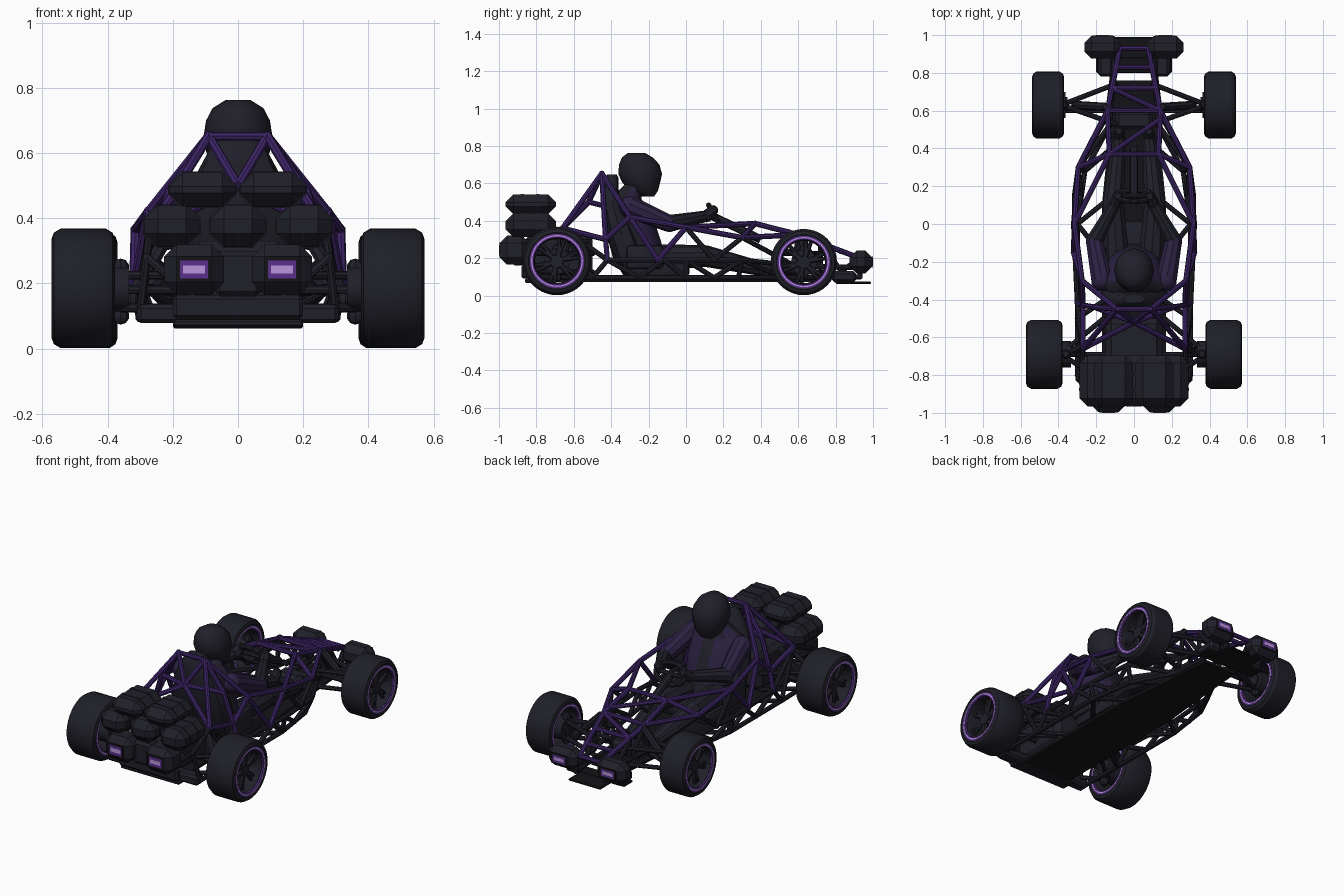
import bpy, bmesh, math
from mathutils import Vector as V, Matrix

if "Cube" in bpy.data.objects:
    bpy.data.objects.remove(bpy.data.objects["Cube"])

def mat(name, c):
    m = bpy.data.materials.new(name)
    m.diffuse_color = (*c, 1)
    m.use_nodes = True
    m.node_tree.nodes["Principled BSDF"].inputs["Base Color"].default_value = m.diffuse_color
    return m

CHAR = mat("charcoal", (0.0145, 0.0140, 0.0225))
TYRE = mat("tyre rubber", (0.0140, 0.0140, 0.0215))
BLACK = mat("floor black", (0.007, 0.007, 0.009))
PURP = mat("frame purple", (0.045, 0.017, 0.13))
VIOL = mat("suit violet", (0.024, 0.015, 0.054))
GLOW = mat("bright purple", (0.10, 0.03, 0.26))
LAV = mat("lavender light", (0.50, 0.30, 0.72))

def finish(name, bm, mats, smooth=35):
    bmesh.ops.recalc_face_normals(bm, faces=bm.faces)
    me = bpy.data.meshes.new(name)
    bm.to_mesh(me)
    bm.free()
    ob = bpy.data.objects.new(name, me)
    bpy.context.collection.objects.link(ob)
    for m in mats:
        me.materials.append(m)
    if smooth:
        bpy.ops.object.select_all(action='DESELECT')
        ob.select_set(True)
        bpy.context.view_layer.objects.active = ob
        bpy.ops.object.shade_smooth_by_angle(angle=math.radians(smooth))
    return ob

def rod(bm, p, q, r1, r2=None, n=8):
    p, q = V(p), V(q)
    d = q - p
    M = Matrix.Translation((p + q) / 2) @ d.to_track_quat('Z', 'Y').to_matrix().to_4x4()
    bmesh.ops.create_cone(bm, cap_ends=True, segments=n, radius1=r1,
                          radius2=r1 if r2 is None else r2, depth=d.length, matrix=M)

def ball(bm, p, r, n=8):
    bmesh.ops.create_uvsphere(bm, u_segments=n, v_segments=max(4, n // 2 + 1), radius=r,
                              matrix=Matrix.Translation(p))

def tubes(name, paths, r, m, mirror=True):
    bm = bmesh.new()
    for s in ((1, -1) if mirror else (1,)):
        for path in paths:
            pts = [V((x * s, y, z)) for x, y, z in path]
            for p, q in zip(pts, pts[1:]):
                rod(bm, p, q, r)
            for p in pts:
                ball(bm, p, r * 1.1)
    return finish(name, bm, [m])

def limb(name, pts, radii, m, n=10):
    bm = bmesh.new()
    for i, p in enumerate(pts):
        ball(bm, p, radii[i], n)
        if i:
            rod(bm, pts[i - 1], p, radii[i - 1], radii[i], n)
    return finish(name, bm, [m])

def box(name, lo, hi, m, bevel=0, seg=1):
    bm = bmesh.new()
    c = [(a + b) / 2 for a, b in zip(lo, hi)]
    d = [b - a for a, b in zip(lo, hi)]
    bmesh.ops.create_cube(bm, size=1, matrix=Matrix.Translation(c) @ Matrix.Diagonal((*d, 1)))
    if bevel:
        bmesh.ops.bevel(bm, geom=bm.edges[:], offset=bevel, segments=seg, profile=0.5, affect='EDGES')
    return finish(name, bm, [m], 30)

def loft(name, rings, mats, n=14, power=1.0):
    """rings: (y, z, half width x, half depth y), stacked upwards"""
    bm = bmesh.new()
    rows = []
    f = lambda t: math.copysign(abs(t) ** power, t)
    for y, z, a, b in rings:
        rows.append([bm.verts.new((a * f(math.cos(k * math.tau / n)), y + b * f(math.sin(k * math.tau / n)), z))
                     for k in range(n)])
    for r0, r1 in zip(rows, rows[1:]):
        for k in range(n):
            bm.faces.new((r0[k], r0[(k + 1) % n], r1[(k + 1) % n], r1[k]))
    bm.faces.new(rows[0])
    bm.faces.new(rows[-1])
    return finish(name, bm, mats, 40)

def lathe(name, prof, cx, cy, cz, m, n=40):
    """closed profile of (x offset, radius) spun around the x axis"""
    bm = bmesh.new()
    rows = [[bm.verts.new((cx + x, cy + r * math.cos(k * math.tau / n), cz + r * math.sin(k * math.tau / n)))
             for x, r in prof] for k in range(n)]
    L = len(prof)
    for k in range(n):
        a, b = rows[k], rows[(k + 1) % n]
        for i in range(L):
            bm.faces.new((a[i], a[(i + 1) % L], b[(i + 1) % L], b[i]))
    return finish(name, bm, [m], 32)

# wheels: tyre, rim barrel, coloured lips, spokes, hub
for tag, cx, cy, R, w in (("front", 0.455, 0.63, 0.177, 0.085), ("rear", 0.475, -0.69, 0.183, 0.097)):
    for s in (1, -1):
        X, k = cx * s, R / 0.18
        pr = [(-w * .93, .139 * k), (-w, .150 * k), (-w * .93, .168 * k), (-w * .72, R), (w * .72, R),
              (w * .93, .168 * k), (w, .150 * k), (w * .93, .139 * k)]
        lathe(tag + "_tyre", pr, X, cy, R + 0.002, TYRE)
        lathe(tag + "_rim", [(-w * .9, .138 * k), (w * .9, .138 * k), (w * .85, .122 * k), (w * .3, .115 * k),
              (-w * .3, .115 * k), (-w * .85, .122 * k)], X, cy, R + 0.002, CHAR)
        for e in (1, -1):
            a, b = e * w * .88, e * w * .96
            lathe(tag + "_rim_lip", [(a, .121 * k), (b, .123 * k), (b, .143 * k), (a, .143 * k)], X, cy, R + 0.002, GLOW)
            lathe(tag + "_rim_glow", [(a, .130 * k), (b * 1.02, .130 * k), (b * 1.02, .136 * k), (a, .136 * k)],
                  X, cy, R + 0.002, LAV)
        bm = bmesh.new()
        xs = X + s * w * .45
        for i in range(6):
            t = i * math.tau / 6 + .3
            for o in (-.12, .12):
                rod(bm, (xs, cy + .03 * math.cos(t), R + .03 * math.sin(t)),
                    (xs, cy + .12 * k * math.cos(t + o), R + .12 * k * math.sin(t + o)), .015, .010, 6)
        rod(bm, (X - s * w * 1.2, cy, R), (X + s * w * .6, cy, R), .042, .034, 12)
        finish(tag + "_spokes", bm, [CHAR])
        bm = bmesh.new()
        rod(bm, (X - s * w * (1.45 if tag == "rear" else 1.1), cy, R), (X - s * w * .2, cy, R), .07, .07, 12)
        finish(tag + "_brake", bm, [CHAR])

# floor tray
bm = bmesh.new()
outline = [(.17, -.80), (.17, .1), (.135, .45), (.11, .76)]
fl = bm.faces.new([bm.verts.new((x, y, .072)) for x, y in outline] +
                  [bm.verts.new((-x, y, .072)) for x, y in reversed(outline)])
ext = bmesh.ops.extrude_face_region(bm, geom=[fl])
bmesh.ops.translate(bm, verts=[g for g in ext['geom'] if isinstance(g, bmesh.types.BMVert)], vec=(0, 0, .016))
finish("floor_tray", bm, [BLACK], 0)
box("nose_splitter", (-.20, .80, .062), (.20, .885, .078), BLACK, .006)
box("nose_tip", (-.11, .86, .062), (.11, .99, .076), BLACK, .005)

# space frame, upper purple tubes (right half, mirrored)
A, H = (.09, -.45, .652), (.27, -.66, .36)
B, C, D = (.275, -.30, .42), (.315, 0, .365), (.295, .30, .31)
E, F, G = (.13, .37, .385), (.14, .60, .325), (.075, .93, .20)
mB, mC, mD = (.30, -.42, .19), (.32, 0, .19), (.295, .30, .19)
tubes("upper_frame", [[A, B, C, D, F], [A, H], [A, (.21, -.44, .48), (.27, -.43, .30), mB], [C, E, F, G], [D, E],
      [B, (.27, -.43, .30), H], [A, (0, -.52, .50), H], [(.21, -.44, .48), (0, -.52, .50)],
      [B, (.32, -.15, .19), C]], .0145, PURP)
tubes("cross_bars", [[(-x, y, z), (x, y, z)] for x, y, z in (A, E, F, (.12, .72, .28), (.10, .83, .235), G)] +
      [[(.14, .60, .325), (-.12, .72, .28)], [(-.13, .37, .385), (.13, .55, .34)]], .0135, PURP, False)
# lower dark tubes
lB, lC, lD, lF = (.30, -.50, .095), (.30, 0, .095), (.26, .28, .095), (.13, .52, .095)
tubes("lower_frame", [[(.30, -.80, .10), lB, lC, lD, lF, (.10, .93, .10)], [H, mB, mC, mD, (.14, .58, .16), (.10, .90, .15)],
      [mB, lB], [mC, lC], [mD, lD], [mB, (.30, -.25, .095), (.32, -.12, .19), lC], [mC, (.28, .15, .095), mD, lF],
      [C, (.315, .15, .19), D], [D, (.14, .58, .16), F], [(.14, .58, .16), lF],
      [F, (.12, .72, .15), (.12, .72, .28), (.10, .83, .13), G],
      [G, (.10, .93, .10)], [lB, (.12, -.38, .095)], [lC, (.14, -.2, .095)], [lC, (.15, .12, .095)], [lD, (.12, .4, .095)],
      [H, (.28, -.84, .28), (.30, -.80, .10)], [H, lB], [(.28, -.84, .28), (.12, -.86, .14)]], .0135, CHAR)

# suspension arms, dampers and steering links
arms = []
for z in (.125, .225):
    arms += [[(.10, .53, z), (.385, .63, z), (.10, .74, z)], [(.16, -.50, z), (.39, -.69, z), (.17, -.82, z)]]
tubes("suspension_arms", arms + [[(.09, .60, .18), (.38, .60, .18)], [(.15, -.69, .18), (.40, -.69, .18)]], .0135, CHAR)
tubes("dampers", [[(.15, .62, .31), (.31, .63, .15)], [(.22, -.62, .34), (.33, -.68, .15)]], .022, CHAR)
tubes("hub_uprights", [[(.375, .63, .11), (.375, .63, .245)], [(.36, -.69, .10), (.36, -.69, .25)]], .024, CHAR)

# engine bay and tail
box("engine", (-.15, -.86, .10), (.15, -.50, .33), CHAR, .03)
box("gearbox", (-.07, -.93, .16), (.07, -.80, .30), CHAR, .015)
box("rear_beam", (-.31, -.84, .078), (.31, -.77, .135), CHAR, .012)
box("rear_diffuser", (-.20, -.86, .066), (.20, -.78, .09), CHAR, .006)
box("tail_panel", (-.20, -.88, .09), (.20, -.84, .165), CHAR, .012)

# luggage bundles with straps
def bag(x0, x1, z0, z1, y0=-.965, y1=-.70):
    box("bag", (x0, y0, z0), (x1, y1, z1), CHAR, .042)
    for y in (y0 + .075, y1 - .095):
        box("bag_strap", (x0 - .003, y, z0 - .003), (x1 + .003, y + .018, z1 + .003), TYRE, .008)
def band(x0, x1, z0, z1, y0, y1):
    """octagonal strap hugging a bag"""
    bm = bmesh.new()
    c = .042
    oct_ = [(x0 + c, z0), (x1 - c, z0), (x1, z0 + c), (x1, z1 - c), (x1 - c, z1), (x0 + c, z1), (x0, z1 - c), (x0, z0 + c)]
    a = [bm.verts.new((x, y0, z)) for x, z in oct_]
    b = [bm.verts.new((x, y1, z)) for x, z in oct_]
    for i in range(8):
        bm.faces.new((a[i], a[(i + 1) % 8], b[(i + 1) % 8], b[i]))
    bm.faces.new(a)
    bm.faces.new(b)
    finish("bag_strap", bm, [TYRE], 0)
for x0, x1, z0, z1 in ((-.212, -.006, .435, .540), (.006, .208, .435, .540), (-.288, -.118, .312, .440),
                       (-.085, .085, .312, .440), (.118, .288, .312, .440)):
    box("bag", (x0, -.965, z0), (x1, -.695, z1), CHAR, .042)
    for y in (-.885, -.80):
        band(x0 - .003, x1 + .003, z0 - .003, z1 + .003, y, y + .018)

# lamp pods at tail and nose
def pod(name, x, y, z, hx, hz, depth, e):
    ys = sorted((y - e * depth, y - e * .004))
    box(name + "_pod", (x - hx, ys[0], z - hz), (x + hx, ys[1], z + hz), CHAR, .038)
    for nm, fx, fz, o, m in (("bezel", .56, .52, .002, BLACK), ("lens", .46, .36, .001, GLOW), ("glow", .36, .16, 0, LAV)):
        yy = sorted((y - e * o, y - e * .006))
        box(name + "_" + nm, (x - hx * fx, yy[0], z - hz * fz), (x + hx * fx, yy[1], z + hz * fz), m)
for s in (1, -1):
    pod("tail_lamp", .135 * s, -1.0, .243, .092, .077, .16, -1)
    pod("nose_lamp", .165 * s, 1.0, .18, .098, .062, .125, 1)
    box("nose_lamp_bracket", (.15 * s - .04, .78, .07), (.15 * s + .04, .91, .13), CHAR, .015)

# seat
loft("seat_back", [(-.26, .10, .15, .07), (-.30, .20, .18, .09), (-.355, .36, .18, .08), (-.39, .48, .155, .065),
                   (-.405, .56, .115, .045), (-.40, .625, .08, .04), (-.395, .648, .055, .025)], [CHAR], 12, .75)
box("seat_base", (-.18, -.32, .09), (.18, .02, .18), CHAR, .035, 2)
for s in (1, -1):
    box("seat_bolster", (.17 * s - .025, -.32, .14), (.17 * s + .025, -.12, .27), CHAR, .022, 2)

# driver body, violet panels by direction
ob = loft("driver_torso", [(-.20, .17, .14, .10), (-.23, .27, .145, .105), (-.27, .38, .16, .11), (-.30, .46, .175, .10),
          (-.315, .515, .16, .08), (-.305, .555, .10, .065), (-.27, .60, .06, .05)], [CHAR, VIOL])
for p in ob.data.polygons:
    if abs(p.center.x) > .06 and p.normal.y > .1 and p.center.z > .28:
        p.material_index = 1
# helmet, chin leaning forward
loft("driver_helmet", [(-.205, .53, .05, .035), (-.225, .56, .08, .075), (-.24, .605, .098, .102), (-.245, .65, .106, .117),
     (-.25, .70, .098, .108), (-.26, .738, .078, .083), (-.265, .763, .038, .045)], [CHAR], 12)
for s in (1, -1):
    limb("driver_upper_arm", [(.17 * s, -.30, .475), (.21 * s, -.09, .385)], [.058, .046], VIOL)
    limb("driver_forearm", [(.21 * s, -.09, .385), (.10 * s, .11, .425)], [.046, .030], CHAR)
    limb("driver_glove", [(.10 * s, .11, .425), (.085 * s, .145, .455)], [.034, .028], CHAR, 8)
    limb("driver_leg", [(.09 * s, -.22, .20), (.11 * s, .10, .212), (.08 * s, .44, .135)], [.075, .058, .036], CHAR)
    limb("driver_boot", [(.08 * s, .44, .12), (.08 * s, .49, .17)], [.034, .028], CHAR, 8)

# steering wheel, column and pedals
bm = bmesh.new()
ring = [V((.10 * math.cos(t), .15 - .03 * math.sin(t), .43 + .055 * math.sin(t))) for t in
        [i * math.tau / 14 for i in range(14)]]
for i in range(14):
    rod(bm, ring[i - 1], ring[i], .014)
rod(bm, ring[0], ring[7], .014)
rod(bm, (0, .14, .425), (0, .40, .30), .022)
finish("steering_wheel", bm, [CHAR])
box("pedal_box", (-.10, .50, .09), (.10, .60, .17), CHAR, .02)
